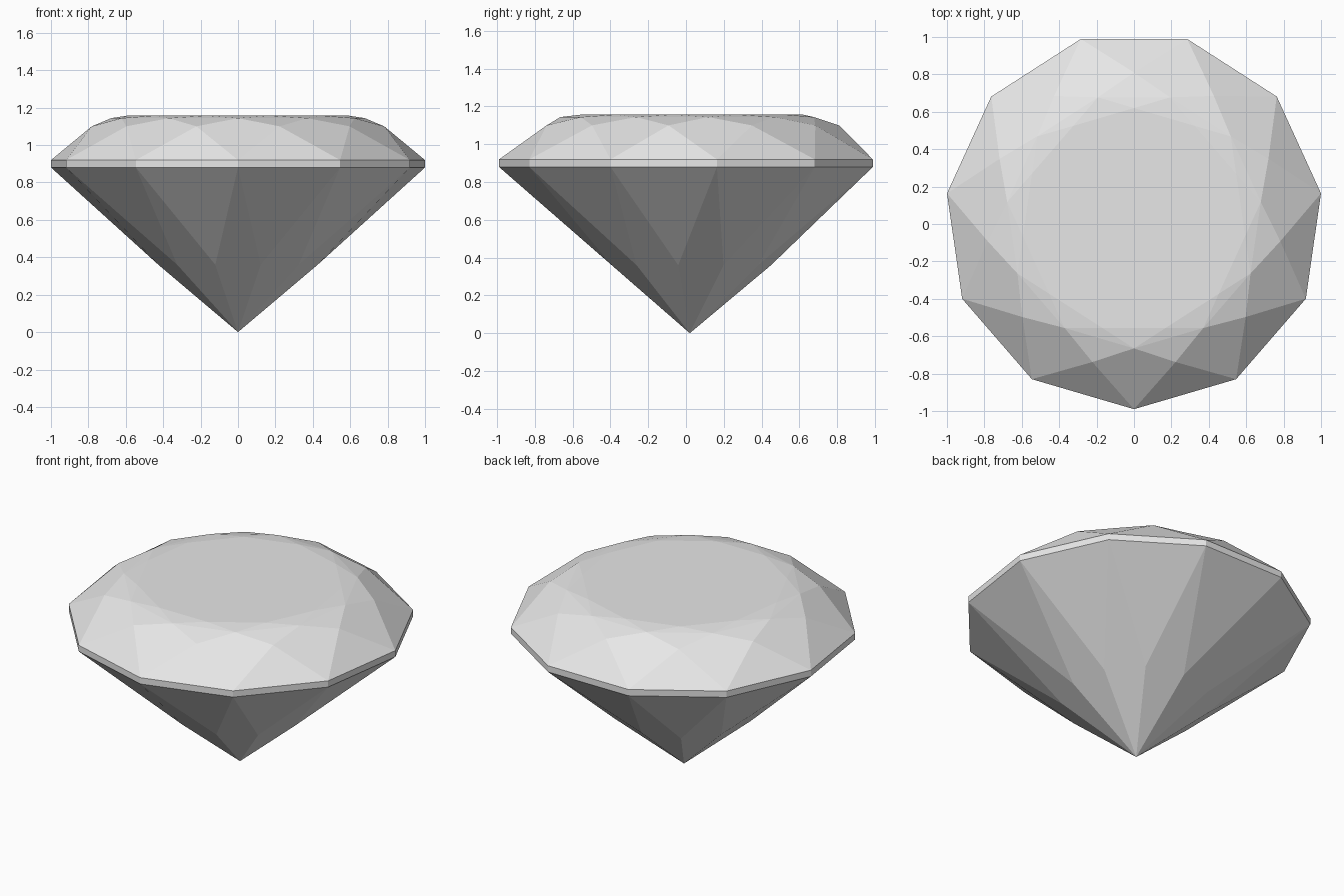
import bpy
import bmesh
from math import sin, cos, tau

default_cube = bpy.data.objects.get("Cube")
if default_cube:
    bpy.data.objects.remove(default_cube)

SIDES = 11
CENTRE_Y = 0.02

# Material
grey = bpy.data.materials.new("pale_grey")
grey.use_nodes = True
colour = (0.8, 0.8, 0.8, 1)
grey.diffuse_color = colour
grey.node_tree.nodes["Principled BSDF"].inputs["Base Color"].default_value = colour


def ring(bm, radius, z, half_step=False):
    """Ring of vertices starting at the front, optionally turned half a side."""
    verts = []
    for i in range(SIDES):
        a = tau * (i + 0.5 * half_step) / SIDES
        verts.append(bm.verts.new((radius * sin(a), CENTRE_Y - radius * cos(a), z)))
    return verts


bm = bmesh.new()
tip = bm.verts.new((0, CENTRE_Y, 0))
pavilion = ring(bm, 0.43, 0.36, True)
girdle_low = ring(bm, 1.01, 0.88)
girdle_high = ring(bm, 1.01, 0.92)
crown = ring(bm, 0.79, 1.10, True)
star = ring(bm, 0.685, 1.144)
table = ring(bm, 0.60, 1.157, True)

for i in range(SIDES):
    j, p = (i + 1) % SIDES, i - 1
    # Pavilion: long kites to the tip and triangles between them
    bm.faces.new((tip, pavilion[i], girdle_low[i], pavilion[p]))
    bm.faces.new((pavilion[i], girdle_low[j], girdle_low[i]))
    # Girdle band
    bm.faces.new((girdle_low[i], girdle_low[j], girdle_high[j], girdle_high[i]))
    # Crown: lower triangles, kites, star triangles
    bm.faces.new((girdle_high[i], girdle_high[j], crown[i]))
    bm.faces.new((girdle_high[i], crown[i], star[i], crown[p]))
    bm.faces.new((crown[i], star[j], star[i]))
    # Shallow bevel around the table
    bm.faces.new((star[i], star[j], table[i]))
    bm.faces.new((star[i], table[i], table[p]))

# Flat table on top
bm.faces.new(table)
bmesh.ops.recalc_face_normals(bm, faces=bm.faces)

mesh = bpy.data.meshes.new("cut_gem")
bm.to_mesh(mesh)
bm.free()
mesh.materials.append(grey)
gem = bpy.data.objects.new("cut_gem", mesh)
bpy.context.collection.objects.link(gem)
